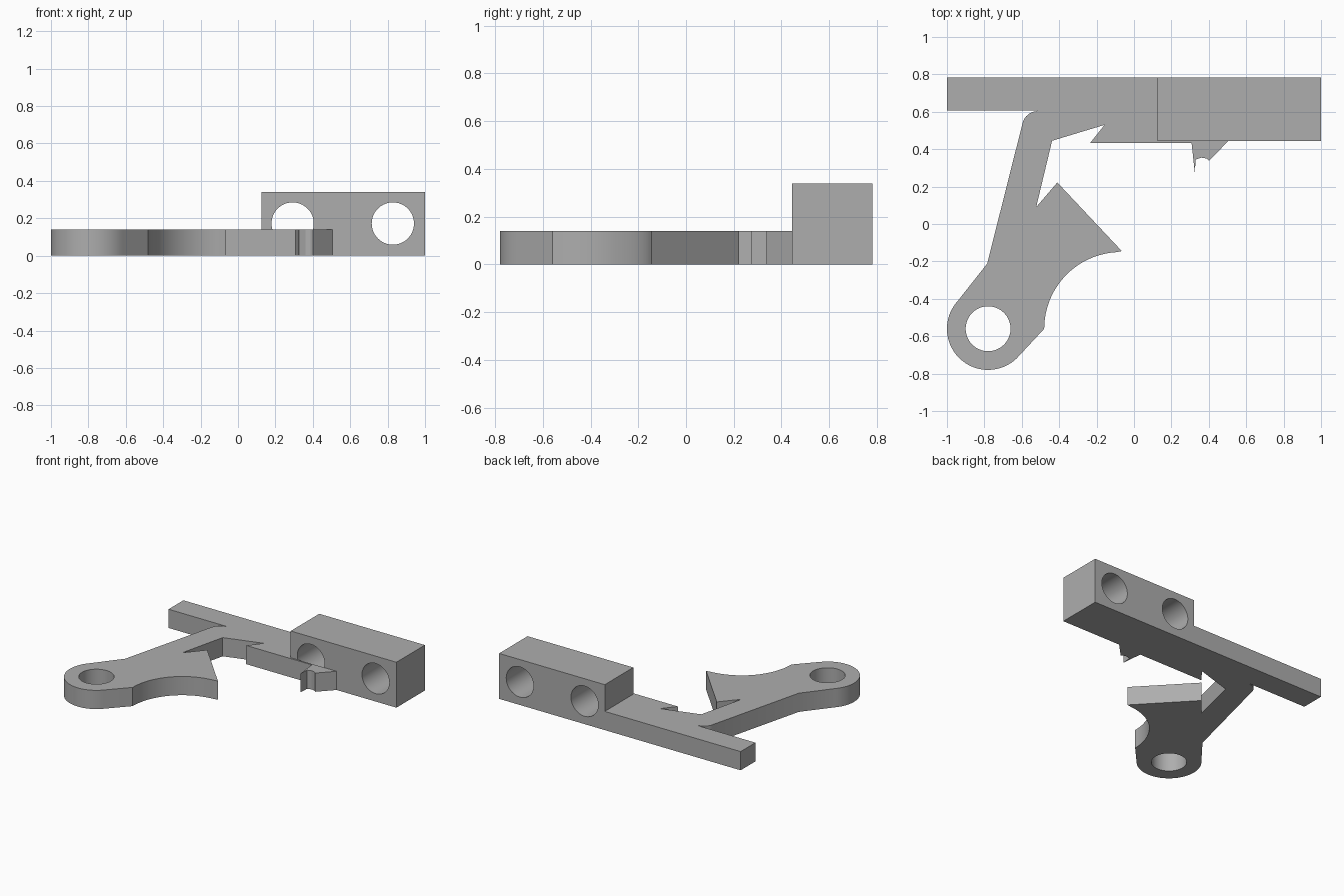
import bpy
from math import radians, cos, sin, pi

cube = bpy.data.objects.get("Cube")
if cube:
    bpy.data.objects.remove(cube, do_unlink=True)

GREY = (0.42, 0.42, 0.42, 1)
mat = bpy.data.materials.new("plain grey")
mat.use_nodes = True
mat.diffuse_color = GREY
mat.node_tree.nodes["Principled BSDF"].inputs["Base Color"].default_value = GREY


def arc(cx, cy, r, start, end, steps=24):
    angles = [radians(start + (end - start) * i / steps) for i in range(steps + 1)]
    return [(cx + r * cos(a), cy + r * sin(a)) for a in angles]


def circle(cx, cy, r):
    return arc(cx, cy, r, 0, 360, 64)[:-1]


def extrude_profile(name, loops, depth, location, upright=False):
    """Filled outline with holes, extruded evenly about its own plane."""
    curve = bpy.data.curves.new(name + "_profile", 'CURVE')
    curve.dimensions = '2D'
    curve.fill_mode = 'BOTH'
    curve.extrude = depth / 2
    for loop in loops:
        spline = curve.splines.new('POLY')
        spline.points.add(len(loop) - 1)
        for point, (x, y) in zip(spline.points, loop):
            point.co = (x, y, 0, 1)
        spline.use_cyclic_u = True
    obj = bpy.data.objects.new(name, curve)
    bpy.context.collection.objects.link(obj)
    obj.location = location
    obj.rotation_euler.x = pi / 2 if upright else 0
    curve.materials.append(mat)
    bpy.ops.object.select_all(action='DESELECT')
    obj.select_set(True)
    bpy.context.view_layer.objects.active = obj
    bpy.ops.object.convert(target='MESH')
    bpy.ops.object.mode_set(mode='EDIT')
    bpy.ops.mesh.select_all(action='SELECT')
    bpy.ops.mesh.remove_doubles(threshold=0.0001)
    bpy.ops.mesh.normals_make_consistent(inside=False)
    bpy.ops.object.mode_set(mode='OBJECT')
    bpy.ops.object.shade_smooth_by_angle(angle=radians(25))
    return obj


THICK = 0.14
FRONT, BACK = 0.445, 0.782   # mounting block depth
HEIGHT = 0.34

# Flat lever: rear bar, slanted arm, pivot eye, curved hook and small catch
outline = [(0.125, BACK), (-1, BACK), (-1, 0.607), (-0.515, 0.607)]
outline += arc(-0.515, 0.52, 0.083, 95, 167, 10)          # rounded elbow
outline += [(-0.785, -0.212)]
outline += arc(-0.78, -0.56, 0.22, 138, 318, 40)          # pivot eye
outline += arc(-0.07, -0.56, 0.41, 180, 94, 30)           # hollow of the hook
outline += [(-0.065, -0.145), (-0.41, 0.222), (-0.523, 0.09), (-0.438, 0.445),
            (-0.157, 0.53), (-0.235, 0.433), (0.308, 0.433)]
outline += [(0.325, 0.275), (0.33, 0.345), (0.36, 0.355), (0.388, 0.35),
            (0.402, 0.338), (0.505, FRONT), (0.125, FRONT)]   # catch
extrude_profile("lever_plate", [outline, circle(-0.78, -0.56, 0.12)],
                THICK, (0, 0, THICK / 2))

# Mounting block with two cross holes
block = [(0.125, 0), (1, 0), (1, HEIGHT), (0.125, HEIGHT)]
holes = [circle(x, HEIGHT / 2 + 0.002, 0.113) for x in (0.292, 0.828)]
extrude_profile("mounting_block", [block] + holes, BACK - FRONT,
                (0, (FRONT + BACK) / 2, 0), upright=True)
